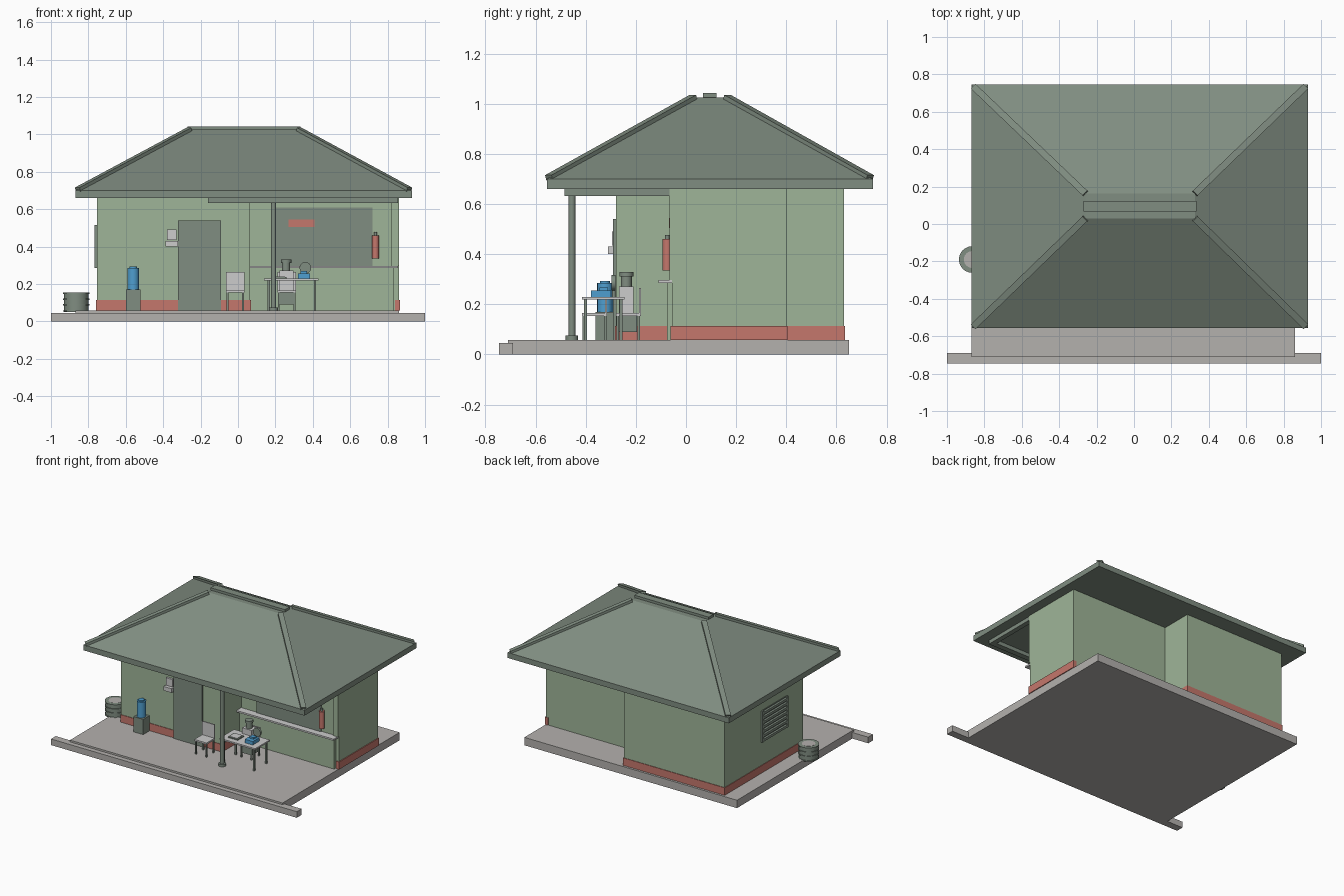
import bpy
import bmesh
from math import radians
from mathutils import Vector, Matrix

default_cube = bpy.data.objects.get("Cube")
if default_cube:
    bpy.data.objects.remove(default_cube, do_unlink=True)


def to_linear(value):
    return value / 12.92 if value <= .04 else ((value + .055) / 1.055) ** 2.4


def make_material(name, hex_colour):
    channels = [to_linear(byte / 255) for byte in bytes.fromhex(hex_colour)]
    material = bpy.data.materials.new(name)
    material.use_nodes = True
    material.diffuse_color = (*channels, 1)
    shader = material.node_tree.nodes["Principled BSDF"]
    shader.inputs["Base Color"].default_value = (*channels, 1)
    return material


WALL = make_material("pale green wall", "9fb598")
DARK = make_material("grey green trim", "808d81")
RED = make_material("brick red", "c5776c")
CONCRETE = make_material("concrete grey", "b4b1ae")
BLUE = make_material("water blue", "4f9fd0")
LIGHT = make_material("light grey", "cccccc")


def finish(name, mesh_data, material):
    mesh = bpy.data.meshes.new(name)
    bmesh.ops.recalc_face_normals(mesh_data, faces=mesh_data.faces)
    mesh_data.to_mesh(mesh)
    mesh_data.free()
    mesh.materials.append(material)
    part = bpy.data.objects.new(name, mesh)
    bpy.context.collection.objects.link(part)
    return part


def box(name, material, x, y, z):
    """Box from (low, high) ranges on each axis."""
    mesh_data = bmesh.new()
    bmesh.ops.create_cube(mesh_data, size=1)
    for vert in mesh_data.verts:
        vert.co = [span[int(side > 0)] for span, side in zip((x, y, z), vert.co)]
    return finish(name, mesh_data, material)


def cylinder(name, material, x, y, z, radius, sides=20, axis="Z"):
    """Cylinder over the range z, or laid along y when axis is Y (then y is a range)."""
    mesh_data = bmesh.new()
    along = y if axis == "Y" else z
    bmesh.ops.create_cone(mesh_data, cap_ends=True, segments=sides, radius1=radius,
                          radius2=radius, depth=along[1] - along[0])
    middle = sum(along) / 2
    if axis == "Y":
        place = Matrix.Translation((x, middle, z)) @ Matrix.Rotation(radians(90), 4, "X")
    else:
        place = Matrix.Translation((x, y, middle))
    bmesh.ops.transform(mesh_data, matrix=place, verts=mesh_data.verts)
    part = finish(name, mesh_data, material)
    bpy.ops.object.select_all(action="DESELECT")
    bpy.context.view_layer.objects.active = part
    part.select_set(True)
    bpy.ops.object.shade_smooth_by_angle(angle=radians(40))
    return part


def strip(name, material, start, end, width, height):
    """Bar laid on a slope between two points."""
    start, end = Vector(start), Vector(end)
    forward = (end - start).normalized()
    side = forward.cross(Vector((0, 0, 1))).normalized()
    up = side.cross(forward)
    mesh_data = bmesh.new()
    bmesh.ops.create_cube(mesh_data, size=1)
    for vert in mesh_data.verts:
        base = end if vert.co.x > 0 else start
        vert.co = base + side * vert.co.y * width + up * vert.co.z * height
    return finish(name, mesh_data, material)


FLOOR = .058
EAVE = .66

# Ground slab and front curb
box("floor_slab", CONCRETE, (-.87, .86), (-.71, .65), (0, FLOOR))
box("front_curb", CONCRETE, (-1, 1), (-.745, -.69), (0, .045))

# Two offset rooms
box("right_room", WALL, (-.755, .065), (-.28, .63), (FLOOR, EAVE))
box("left_room", WALL, (.06, .86), (-.055, .4), (FLOOR, EAVE))
box("counter_wall", WALL, (.065, .835), (-.075, -.05), (FLOOR, .285))
box("corner_pillar", WALL, (.82, .86), (-.065, -.05), (.297, EAVE))

# Painted skirting
BASE = (FLOOR, .113)
box("skirting_front_a", RED, (-.758, -.32), (-.284, -.27), BASE)
box("skirting_front_b", RED, (-.09, .069), (-.284, -.27), BASE)
box("skirting_porch_side", RED, (.06, .069), (-.284, -.076), BASE)
box("skirting_right", RED, (-.759, -.75), (-.284, .634), BASE)
box("skirting_back", RED, (-.759, .069), (.62, .634), BASE)
box("skirting_back_step", RED, (.06, .069), (.4, .634), BASE)
box("skirting_left", RED, (.84, .866), (-.062, .404), BASE)

# Hipped roof: thick eave with a sloped body ending in a flat top
EAVE_X, EAVE_Y, EAVE_TOP = (-.87, .93), (-.555, .745), .7
RIDGE_X, RIDGE_Y, RIDGE_Z = (-.26, .325), (.03, .163), 1.025
box("roof_eave", DARK, EAVE_X, EAVE_Y, (EAVE, EAVE_TOP))
roof = box("roof_slopes", DARK, EAVE_X, EAVE_Y, (EAVE_TOP, RIDGE_Z))
for vert in roof.data.vertices:
    if vert.co.z > EAVE_TOP + .1:
        vert.co.x = RIDGE_X[int(vert.co.x > 0)]
        vert.co.y = RIDGE_Y[int(vert.co.y > 0)]
for i in range(2):
    for j in range(2):
        low = (EAVE_X[i] * .985, EAVE_Y[j] * .985, EAVE_TOP + .005)
        strip("hip_cap", DARK, low, (RIDGE_X[i], RIDGE_Y[j], RIDGE_Z), .036, .022)
box("ridge_cap", DARK, (-.27, .335), (.067, .122), (RIDGE_Z, 1.043))

# Porch beams and post
BEAM = (.632, EAVE)
box("porch_front_beam", DARK, (-.16, .855), (-.485, -.445), BEAM)
box("porch_left_beam", DARK, (.82, .855), (-.485, -.055), BEAM)
box("porch_right_beam", DARK, (-.16, -.125), (-.485, -.28), BEAM)
cylinder("porch_post", DARK, .19, -.455, (FLOOR, .632), .014, 12)
cylinder("porch_post_foot", DARK, .19, -.455, (FLOOR, .075), .025, 16)

# Door and wall dispenser
box("door", DARK, (-.32, -.09), (-.292, -.275), (FLOOR, .54))
box("dispenser_top", LIGHT, (-.38, -.328), (-.295, -.278), (.435, .49))
box("dispenser_tray", LIGHT, (-.387, -.322), (-.312, -.278), (.4, .43))

# Service window, counter and sign
box("service_window", DARK, (.195, .72), (-.063, -.05), (.297, .61))
box("counter_top", LIGHT, (.065, .855), (-.11, -.03), (.285, .297))
box("window_sign", RED, (.27, .41), (-.068, -.06), (.505, .545))

# Fire extinguisher
cylinder("extinguisher_body", RED, .735, -.075, (.335, .46), .019, 16)
cylinder("extinguisher_valve", DARK, .735, -.075, (.46, .477), .009, 10)

# Louvred vent on the right wall
VENT_Y, VENT_Z = (-.085, .2), (.285, .515)
box("vent_panel", DARK, (-.758, -.75), VENT_Y, VENT_Z)
for end in VENT_Y:
    box("vent_frame", DARK, (-.768, -.75), (end - .007, end + .007), VENT_Z)
for i in range(7):
    z = VENT_Z[0] + .01 + i * .033
    slat = box("vent_slat", DARK, (-.768, -.75), VENT_Y, (z, z + .018))
    for vert in slat.data.vertices:
        if vert.co.x < -.76:
            vert.co.z -= .008

# Ribbed drum
cylinder("drum_body", DARK, -.865, -.19, (.05, .15), .066, 24)
for z in (.052, .085, .115, .146):
    cylinder("drum_rib", DARK, -.865, -.19, (z, z + .007), .071, 24)
cylinder("drum_lid", CONCRETE, -.865, -.19, (.15, .154), .045, 24)

# Water bottle on its stand
box("water_stand", DARK, (-.6, -.52), (-.36, -.286), (FLOOR, .17))
cylinder("water_bottle", BLUE, -.56, -.323, (.17, .285), .031)
cylinder("water_bottle_cap", BLUE, -.56, -.323, (.285, .294), .02)


def legs(name, material, x, y, top, half):
    for px in x:
        for py in y:
            box(name, material, (px - half, px + half), (py - half, py + half), (FLOOR, top))


def chair(x, back_y):
    left, right, front = x - .05, x + .05, back_y - .1
    box("chair_seat", LIGHT, (left, right), (front, back_y), (.154, .166))
    box("chair_back", LIGHT, (left, right), (back_y - .008, back_y), (.166, .265))
    legs("chair_leg", DARK, (left + .008, right - .008),
         (front + .008, back_y - .008), .154, .005)


chair(-.015, -.315)
chair(.26, -.18)

# Equipment on and under the second chair
box("chair_cabinet", DARK, (.22, .3), (-.27, -.196), (.09, .153))
box("seat_box", LIGHT, (.222, .298), (-.268, -.21), (.166, .272))
cylinder("seat_canister", DARK, .257, -.238, (.272, .318), .022)
cylinder("seat_canister_lid", DARK, .257, -.238, (.312, .33), .028)

# Table with fan, blue case and notebook
box("table_top", LIGHT, (.14, .43), (-.415, -.245), (.219, .23))
legs("table_leg", DARK, (.165, .412), (-.4, -.26), .219, .006)
box("blue_case", BLUE, (.32, .385), (-.378, -.3), (.23, .256))
box("blue_case_lid", BLUE, (.335, .37), (-.346, -.312), (.256, .268))
cylinder("fan_disc", DARK, .36, (-.297, -.282), .286, .031, axis="Y")
cylinder("fan_stem", DARK, .36, -.288, (.23, .26), .007, 10)
box("notebook", DARK, (.18, .26), (-.375, -.3), (.23, .236))
box("notebook_page", LIGHT, (.19, .25), (-.367, -.308), (.236, .239))
